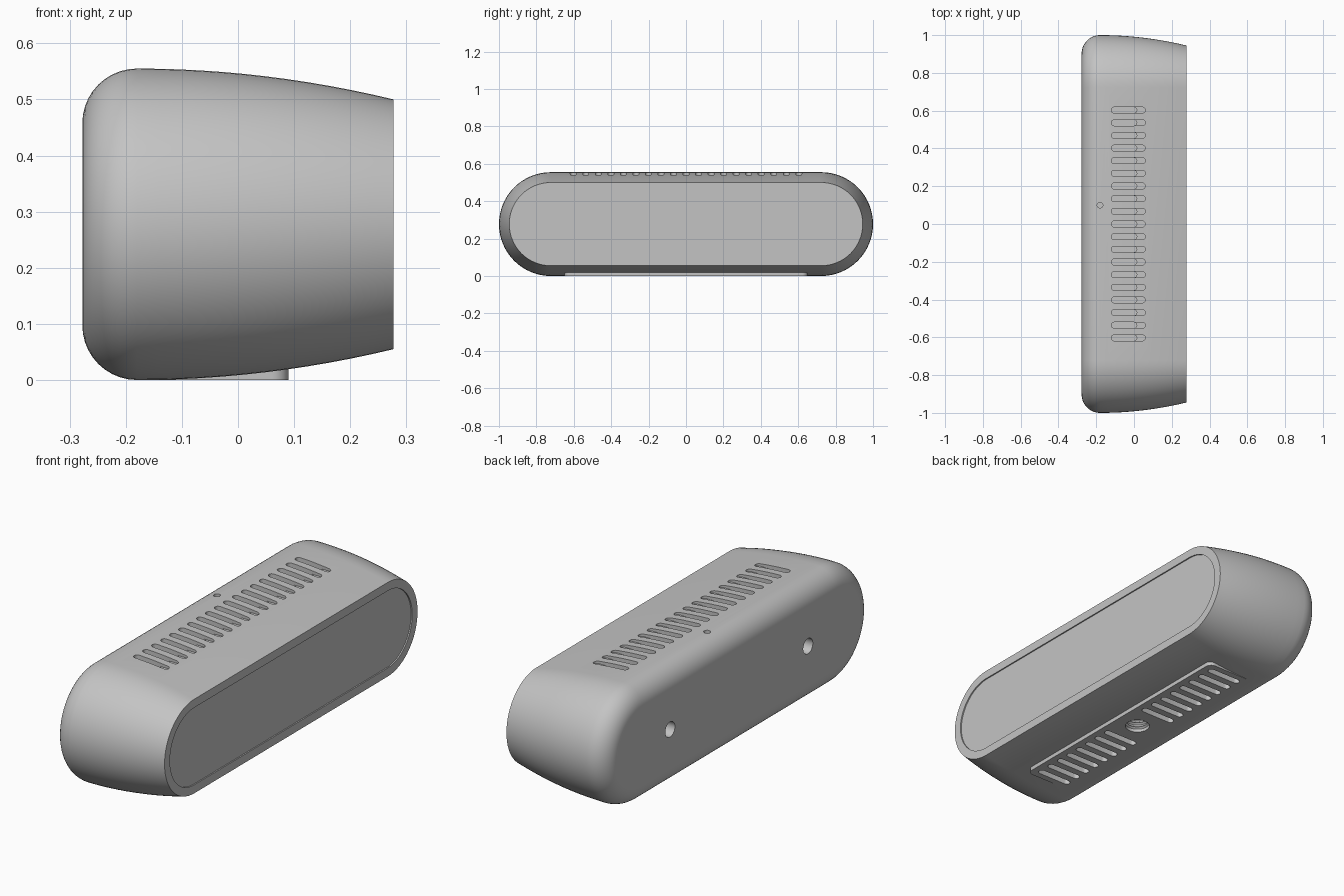
import bpy, bmesh, math
from mathutils import Matrix

if "Cube" in bpy.data.objects:
    bpy.data.objects.remove(bpy.data.objects["Cube"], do_unlink=True)

R = 0.2775           # half height, also the radius of the rounded ends
STRAIGHT = 1 - R     # half length of the straight part
BACK, FRONT, SHOULDER = -0.2775, 0.2775, -0.18

grey = bpy.data.materials.new("light grey")
grey.use_nodes = True
grey.diffuse_color = (0.55, 0.55, 0.55, 1)
grey.node_tree.nodes["Principled BSDF"].inputs["Base Color"].default_value = grey.diffuse_color


def make_object(name, bm):
    bmesh.ops.recalc_face_normals(bm, faces=bm.faces)
    mesh = bpy.data.meshes.new(name)
    bm.to_mesh(mesh)
    bm.free()
    mesh.materials.append(grey)
    obj = bpy.data.objects.new(name, mesh)
    bpy.context.collection.objects.link(obj)
    return obj


def smooth(obj):
    obj.data.shade_smooth()
    obj.data.set_sharp_from_angle(angle=math.radians(30))


def pill(half, r, steps=32):
    """Outline of a straight bar with round ends, along the first axis."""
    pts = []
    for side in (1, -1):
        for i in range(steps + 1):
            a = math.pi * (i / steps - 0.5)
            pts.append((side * (half + r * math.cos(a)), side * r * math.sin(a)))
    return pts


def loft(bm, rings):
    rows = [[bm.verts.new(p) for p in ring] for ring in rings]
    n = len(rows[0])
    for a, b in zip(rows, rows[1:]):
        for i in range(n):
            bm.faces.new((a[i], a[(i + 1) % n], b[(i + 1) % n], b[i]))
    bm.faces.new(rows[0][::-1])
    bm.faces.new(rows[-1])


def add_slot(bm, x0, x1, y, z0, z1, width=0.032):
    r = width / 2
    outline = pill((x1 - x0) / 2 - r, r, 8)
    cx = (x0 + x1) / 2
    loft(bm, [[(cx + u, y + v, z) for u, v in outline] for z in (z0, z1)])


def add_cylinder(bm, centre, r, depth, axis="Z"):
    turn = Matrix.Rotation(math.pi / 2, 4, "Y") if axis == "X" else Matrix()
    bmesh.ops.create_cone(bm, cap_ends=True, segments=32, radius1=r, radius2=r,
                          depth=depth, matrix=Matrix.Translation(centre) @ turn)


def boolean(target, bm, operation):
    """Combine the target with a temporary helper shape."""
    helper = make_object("cutter", bm)
    helper.hide_render = True
    mod = target.modifiers.new("cut", "BOOLEAN")
    mod.operation, mod.solver, mod.object = operation, "EXACT", helper
    dg = bpy.context.evaluated_depsgraph_get()
    result = bpy.data.meshes.new_from_object(target.evaluated_get(dg))
    target.modifiers.clear()
    target.data = result
    bpy.data.objects.remove(helper, do_unlink=True)


# Body: rounded back edge, then a gentle taper, then a recessed front panel
profile = []
fillet = SHOULDER - BACK
for i in range(11):
    a = math.pi / 2 * i / 10
    profile.append((SHOULDER - fillet * math.cos(a), R - fillet * (1 - math.sin(a))))
for i in range(1, 13):
    t = i / 12
    profile.append((SHOULDER + (FRONT - SHOULDER) * t, R - 0.055 * t * t))
rim = R - 0.055 - 0.04
profile += [(FRONT, rim), (FRONT - 0.006, rim)]
bm = bmesh.new()
loft(bm, [[(x, u, R + v) for u, v in pill(STRAIGHT, r)] for x, r in profile])
body = make_object("speaker_body", bm)

# Flat foot under the body, with rounded corners
bm = bmesh.new()
corner = 0.03
outline = []
for i in range(4):
    sx, sy = ((1, 1), (-1, 1), (-1, -1), (1, -1))[i]
    for j in range(9):
        a = math.pi / 2 * (i + j / 8)
        outline.append((-0.03 + sx * (0.12 - corner) + corner * math.cos(a),
                        sy * (0.65 - corner) + corner * math.sin(a)))
loft(bm, [[(x, y, z) for x, y in outline] for z in (0, 0.06)])
boolean(body, bm, "UNION")

# Vent slots: a deep part at the back and a shallow step at the front
slot_ys = [0.067 * i for i in range(-9, 10)]
bm = bmesh.new()
for y in slot_ys:
    add_slot(bm, -0.12, 0.015, y, 0.515, 0.6)
    if abs(y) > 0.1:
        add_slot(bm, -0.12, 0.06, y, -0.05, 0.03)
add_cylinder(bm, (-0.18, 0.1, 0.56), 0.015, 0.04)      # indicator hole
add_cylinder(bm, (-0.02, 0, 0.02), 0.055, 0.14)        # mounting socket
for y in (-0.515, 0.515):                              # wall mount holes
    add_cylinder(bm, (BACK, y, R), 0.036, 0.12, "X")
boolean(body, bm, "DIFFERENCE")

bm = bmesh.new()
for y in slot_ys:
    add_slot(bm, -0.1, 0.06, y, 0.53, 0.6, 0.0315)
boolean(body, bm, "DIFFERENCE")
smooth(body)

# Thread rings inside the mounting socket
for i in range(3):
    bm = bmesh.new()
    z = 0.022 + 0.022 * i
    rings = [(0.056, z - 0.008), (0.046, z), (0.056, z + 0.008)]
    n = 32
    rows = [[bm.verts.new((-0.02 + r * math.cos(2 * math.pi * k / n),
                           r * math.sin(2 * math.pi * k / n), h)) for k in range(n)]
            for r, h in rings]
    for a, b in zip(rows, rows[1:] + rows[:1]):
        for k in range(n):
            bm.faces.new((a[k], a[(k + 1) % n], b[(k + 1) % n], b[k]))
    smooth(make_object(f"socket_thread_{i + 1}", bm))
